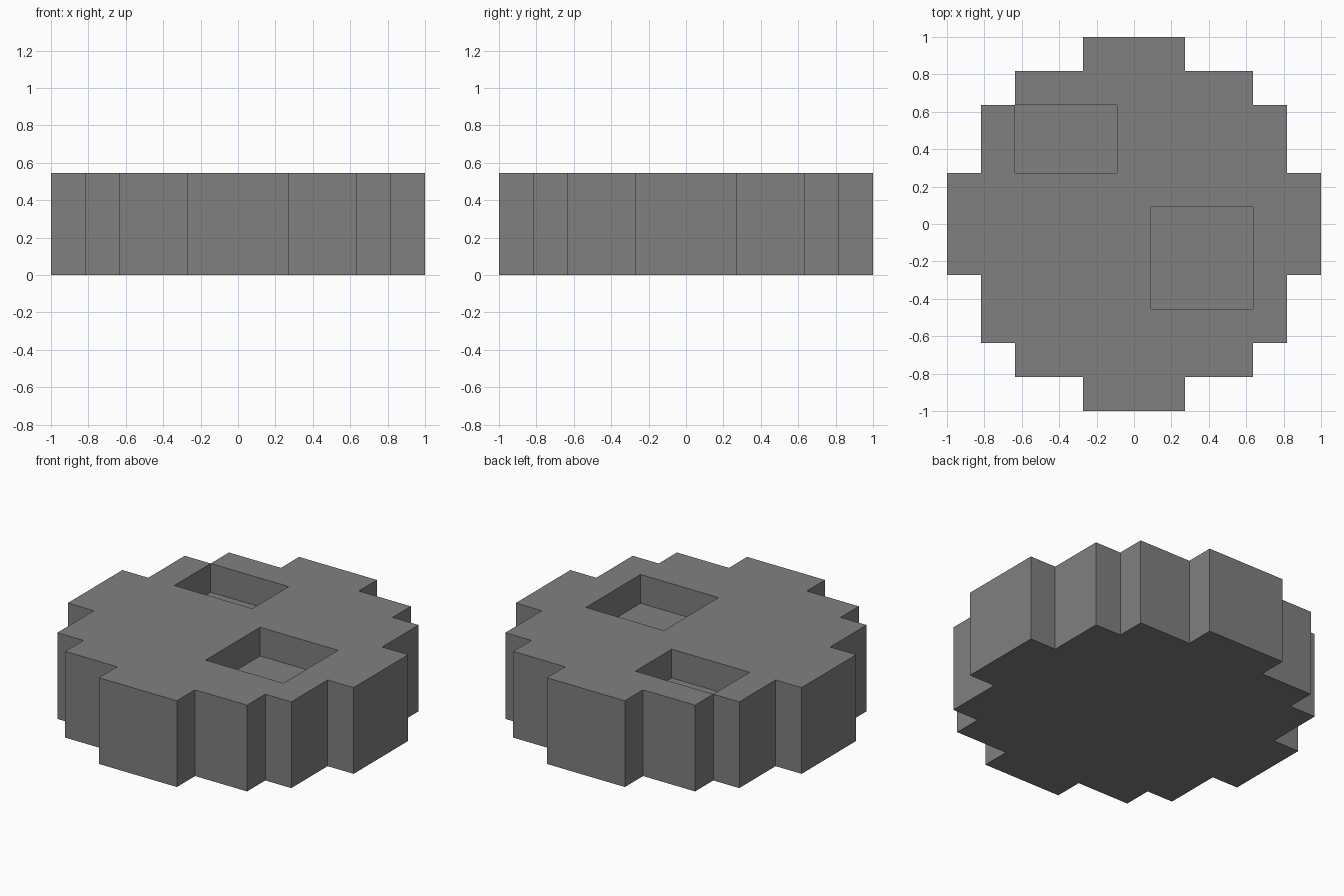
import bpy
import bmesh

U = 1 / 11          # one voxel step
HEIGHT = 6 * U
PIT_FLOOR = 4 * U

if "Cube" in bpy.data.objects:
    bpy.data.objects.remove(bpy.data.objects["Cube"], do_unlink=True)

stone = bpy.data.materials.new("grey_stone")
stone.use_nodes = True
GREY = (0.216, 0.216, 0.216, 1)
stone.diffuse_color = GREY
stone.node_tree.nodes["Principled BSDF"].inputs["Base Color"].default_value = GREY


def prism(name, outline, z0, z1):
    """Extrude a flat outline from z0 up to z1."""
    bm = bmesh.new()
    base = bm.faces.new([bm.verts.new((x * U, y * U, z0)) for x, y in outline])
    top = bmesh.ops.extrude_face_region(bm, geom=[base], use_keep_orig=True)["geom"]
    verts = [v for v in top if isinstance(v, bmesh.types.BMVert)]
    bmesh.ops.translate(bm, verts=verts, vec=(0, 0, z1 - z0))
    bmesh.ops.recalc_face_normals(bm, faces=bm.faces)
    mesh = bpy.data.meshes.new(name)
    bm.to_mesh(mesh)
    bm.free()
    mesh.materials.append(stone)
    obj = bpy.data.objects.new(name, mesh)
    bpy.context.collection.objects.link(obj)
    return obj


# Stepped round slab: one quarter of the outline, turned four times
outline = []
quarter = [(11, -3), (11, 3), (9, 3), (9, 7), (7, 7), (7, 9), (3, 9)]
for _ in range(4):
    outline += quarter
    quarter = [(-y, x) for x, y in quarter]
slab = prism("stepped_slab", outline, 0, HEIGHT)

# Two rectangular pits sunk into the top
for name, x0, y0, x1, y1 in [("back_pit", -7, 3, -1, 7), ("front_pit", 1, -5, 7, 1)]:
    cutter = prism(name + "_cutter", [(x0, y0), (x1, y0), (x1, y1), (x0, y1)],
                   PIT_FLOOR, HEIGHT + U)
    cutter.hide_render = True
    mod = slab.modifiers.new(name, "BOOLEAN")
    mod.operation = "DIFFERENCE"
    mod.solver = "EXACT"
    mod.object = cutter
    bpy.context.view_layer.objects.active = slab
    bpy.ops.object.modifier_apply(modifier=mod.name)
    bpy.data.objects.remove(cutter, do_unlink=True)
